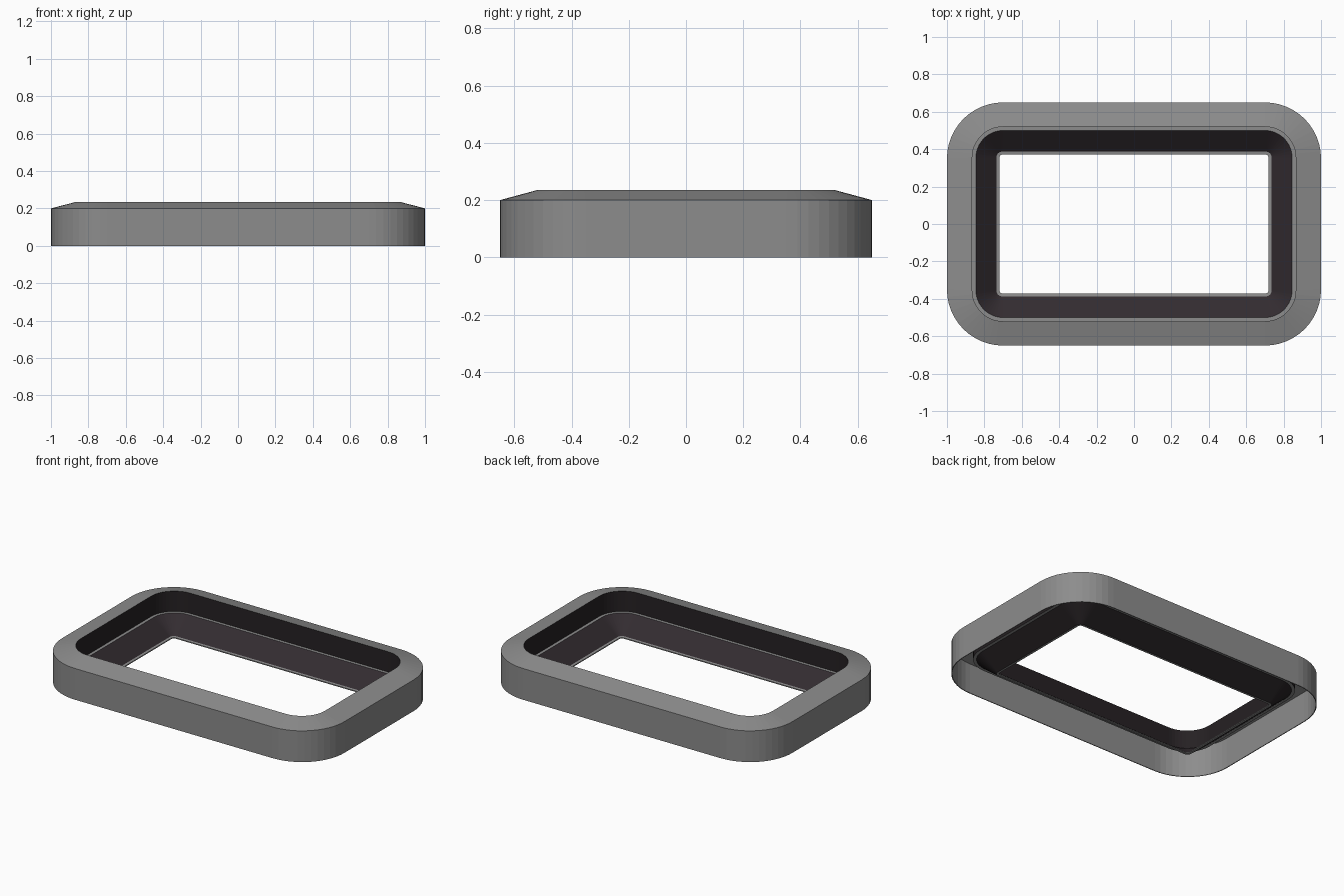
import bpy, bmesh, math

cube = bpy.data.objects.get("Cube")
if cube:
    bpy.data.objects.remove(cube, do_unlink=True)


def material(name, color):
    m = bpy.data.materials.new(name)
    m.use_nodes = True
    m.diffuse_color = color
    m.node_tree.nodes["Principled BSDF"].inputs["Base Color"].default_value = color
    return m


MATS = [material("mid_gray", (0.265, 0.265, 0.265, 1)),
        material("dark_plum_gray", (0.033, 0.025, 0.030, 1)),
        material("near_black", (0.019, 0.015, 0.017, 1))]
GRAY, PLUM, BLACK = 0, 1, 2
CORNER_STEPS = 12


def rounded_rect(half_x, half_y, radius, z):
    """Counter-clockwise rounded rectangle seen from above."""
    points = []
    for quarter, (sx, sy) in enumerate([(1, 1), (-1, 1), (-1, -1), (1, -1)]):
        for i in range(CORNER_STEPS + 1):
            a = (quarter + i / CORNER_STEPS) * math.pi / 2
            points.append((sx * (half_x - radius) + radius * math.cos(a),
                           sy * (half_y - radius) + radius * math.sin(a), z))
    return points


def ring(name, section):
    """Closed ring; each section entry is (outline, z, colour of the band to the next)."""
    bm = bmesh.new()
    loops = [[bm.verts.new(p) for p in rounded_rect(*outline, z)]
             for outline, z, _ in section]
    for k, (_, _, color) in enumerate(section):
        lower, upper = loops[k], loops[(k + 1) % len(loops)]
        for i in range(len(lower)):
            j = (i + 1) % len(lower)
            face = bm.faces.new((lower[i], lower[j], upper[j], upper[i]))
            face.material_index = color
    bmesh.ops.recalc_face_normals(bm, faces=bm.faces[:])
    mesh = bpy.data.meshes.new(name)
    bm.to_mesh(mesh)
    bm.free()
    for m in MATS:
        mesh.materials.append(m)
    bpy.context.collection.objects.link(bpy.data.objects.new(name, mesh))


# Outlines: half width, half depth, corner radius
outside = (1.0, 0.65, 0.30)
outside_inner = (0.995, 0.645, 0.295)
rim_back = (0.87, 0.525, 0.17)
rim = (0.865, 0.52, 0.165)
well_back = (0.85, 0.505, 0.15)
well = (0.845, 0.50, 0.145)
collar = (0.735, 0.387, 0.03)
opening = (0.72, 0.372, 0.02)

# Outer skirt with sloped top, open underneath
ring("outer_frame", [
    (outside, 0.0, GRAY),
    (outside, 0.20, GRAY),
    (rim, 0.235, BLACK),
    (rim, 0.228, GRAY),
    (outside_inner, 0.195, GRAY),
    (outside_inner, 0.0, GRAY),
])

# Well: upright wall, narrow ledge, funnel sloping down to the lip of the opening
ring("inner_well", [
    (rim, 0.23, BLACK),
    (rim, 0.105, GRAY),
    (well, 0.105, PLUM),
    (collar, 0.008, GRAY),
    (opening, 0.006, GRAY),
    (opening, 0.0, GRAY),
    (collar, 0.0, BLACK),
    (well_back, 0.097, GRAY),
    (rim_back, 0.097, BLACK),
    (rim_back, 0.228, BLACK),
])
